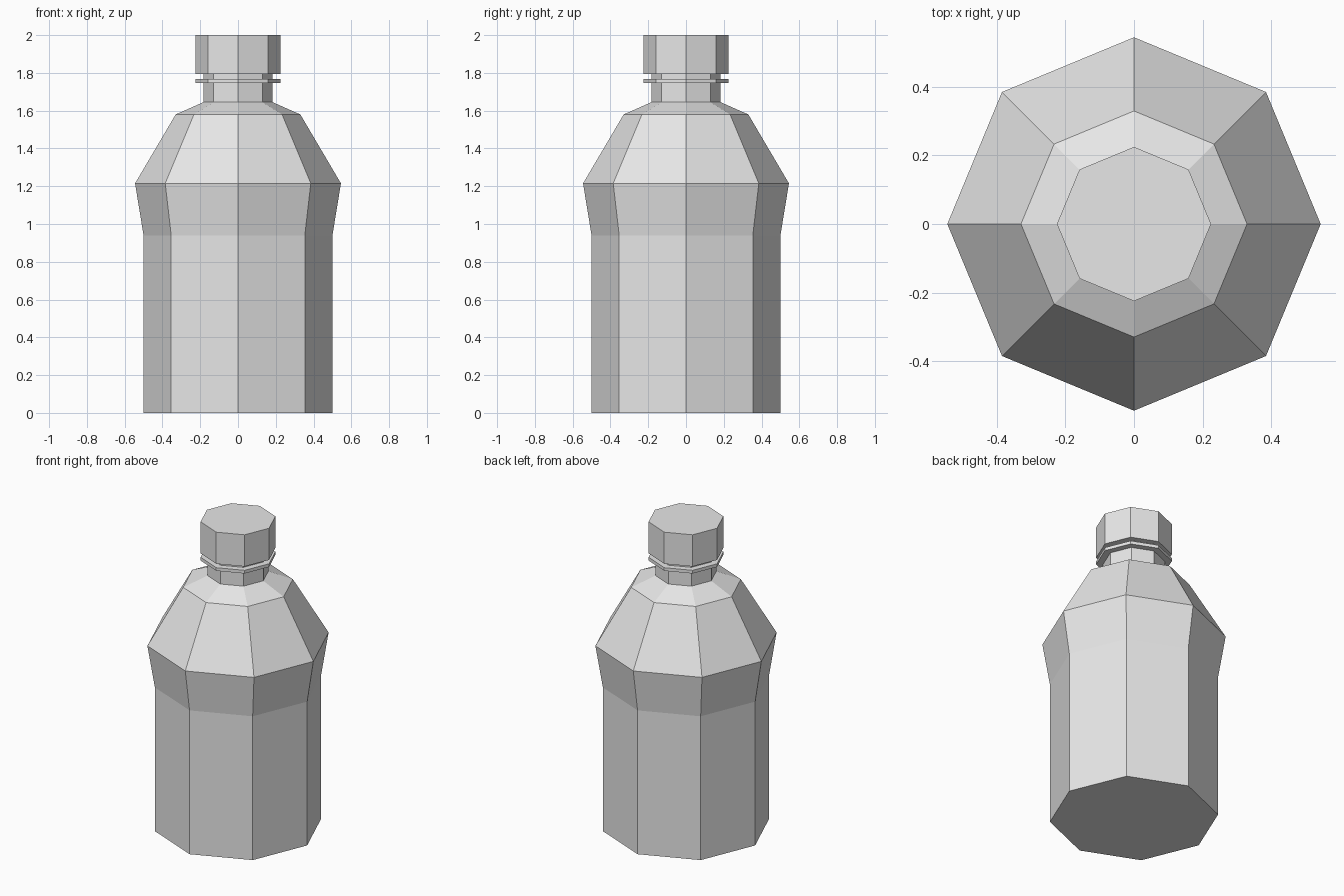
import bpy
import bmesh
import math

SIDES = 8

cube = bpy.data.objects.get("Cube")
if cube:
    bpy.data.objects.remove(cube, do_unlink=True)

grey = bpy.data.materials.new("light_grey")
grey.use_nodes = True
colour = (0.8, 0.8, 0.8, 1)
grey.diffuse_color = colour
grey.node_tree.nodes["Principled BSDF"].inputs["Base Color"].default_value = colour


def lathe(name, profile):
    """Closed eight-sided solid from (radius, height) pairs, bottom to top."""
    bm = bmesh.new()
    rings = []
    for radius, z in profile:
        angles = [math.tau * i / SIDES for i in range(SIDES)]
        rings.append([bm.verts.new((radius * math.cos(a), radius * math.sin(a), z))
                      for a in angles])
    for low, high in zip(rings, rings[1:]):
        for i in range(SIDES):
            j = (i + 1) % SIDES
            bm.faces.new((low[i], low[j], high[j], high[i]))
    bm.faces.new(rings[0][::-1])
    bm.faces.new(rings[-1])
    mesh = bpy.data.meshes.new(name)
    bm.to_mesh(mesh)
    bm.free()
    mesh.materials.append(grey)
    obj = bpy.data.objects.new(name, mesh)
    bpy.context.collection.objects.link(obj)
    return obj


# Body with flared shoulder and narrow neck reaching into the cap
lathe("bottle_body", [(0.5, 0), (0.5, 0.94), (0.545, 1.215), (0.33, 1.58),
                      (0.183, 1.645), (0.183, 1.82)])

# Thin collar around the neck
lathe("neck_ring", [(0.225, 1.747), (0.225, 1.768)])

# Screw cap
lathe("cap", [(0.225, 1.793), (0.225, 2)])
